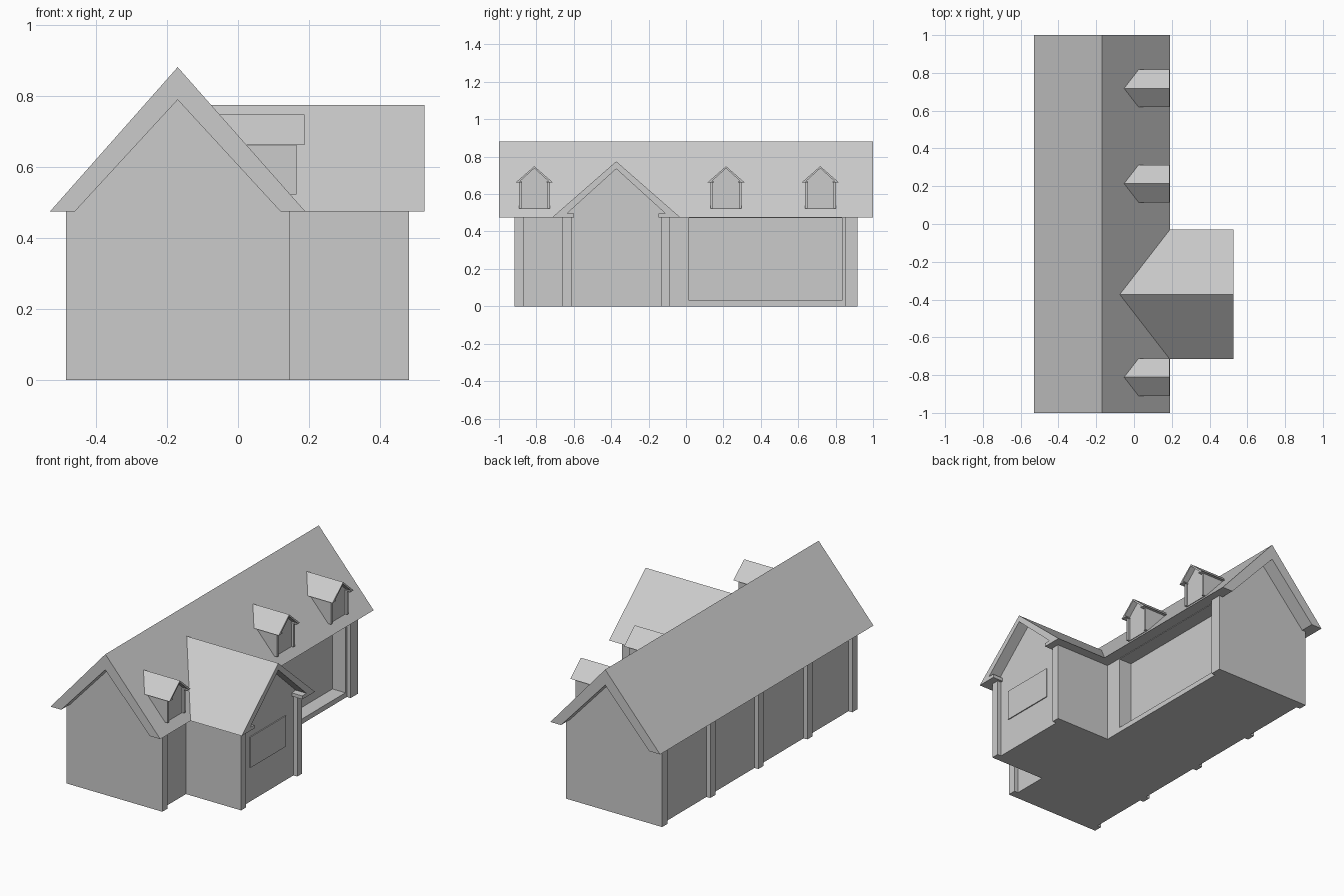
import bpy, bmesh

if "Cube" in bpy.data.objects:
    bpy.data.objects.remove(bpy.data.objects["Cube"])


def prism(name, profile, start, end, axis):
    """Extrude a closed (across, z) profile along x or y."""
    def place(a, z, t):
        return (t, a, z) if axis == 'x' else (a, t, z)
    bm = bmesh.new()
    n = len(profile)
    near = [bm.verts.new(place(a, z, start)) for a, z in profile]
    far = [bm.verts.new(place(a, z, end)) for a, z in profile]
    bm.faces.new(near)
    bm.faces.new(far)
    for i in range(n):
        j = (i + 1) % n
        bm.faces.new((near[i], near[j], far[j], far[i]))
    bmesh.ops.recalc_face_normals(bm, faces=bm.faces)
    mesh = bpy.data.meshes.new(name)
    bm.to_mesh(mesh)
    bm.free()
    ob = bpy.data.objects.new(name, mesh)
    bpy.context.collection.objects.link(ob)
    return ob


def box(name, x0, x1, y0, y1, z0, z1):
    return prism(name, [(y0, z0), (y1, z0), (y1, z1), (y0, z1)], x0, x1, 'x')


def mirrored(right, apex_out, apex_in, centre):
    """Gable roof profile: right-hand points run from the eave to the inner slope."""
    pts = [apex_out] + right + [apex_in] + [(-a, z) for a, z in reversed(right)]
    return [(centre + a, z) for a, z in pts]


def gable_unit(name, centre, s, eave, base, roof_x, wall_x, post_x):
    """Gabled bay: roof with cornice returns, walls and two corner posts."""
    roof = mirrored([(.343 * s, eave), (.225 * s, eave), (.225 * s, eave + .02 * s),
                     (.262 * s, eave + .022 * s)],
                    (0, eave + .3 * s), (0, eave + .26 * s), centre)
    prism(name + "_roof", roof, *roof_x, 'x')
    h = .286 * s
    prism(name + "_walls", [(centre - h, base), (centre + h, base),
                            (centre + h, eave + .005 * s), (centre, eave + .26 * s),
                            (centre - h, eave + .005 * s)], *wall_x, 'x')
    for label, y0, y1 in (("left", -h, -h + .046 * s), ("right", h - .046 * s, h)):
        box(f"{name}_{label}_post", wall_x[1], post_x, centre + y0, centre + y1, base, eave)


# Main house body
MID, EAVE = -.17, .475
body = prism("main_walls", [(-.46, 0), (.12, 0), (.12, EAVE), (MID, .79), (-.46, EAVE)],
             -.916, .916, 'y')

# Recessed porch opening on the right side
cutter = box("porch_cutter", .035, .3, .016, .835, .03, .472)
cutter.hide_render = True
mod = body.modifiers.new("porch", 'BOOLEAN')
mod.operation = 'DIFFERENCE'
mod.solver = 'EXACT'
mod.object = cutter
bpy.context.view_layer.objects.active = body
body.select_set(True)
bpy.ops.object.modifier_apply(modifier=mod.name)
bpy.data.objects.remove(cutter, do_unlink=True)

# Main roof
prism("main_roof", mirrored([(.36, EAVE), (.29, EAVE)], (0, .882), (0, .79), MID), -1, 1, 'y')

# Posts along the rear wall and at the entrance-side corners
for i, y in enumerate((-.891, -.47, -.01, .44, .891)):
    box(f"rear_post_{i + 1}", -.485, -.46, y - .025, y + .025, 0, EAVE)
box("corner_post_1", .12, .145, -.916, -.867, 0, EAVE)
box("corner_post_2", .12, .145, .849, .916, 0, EAVE)

# Projecting wing with window panel
gable_unit("wing", -.373, 1, EAVE, 0, (-.08, .526), (.115, .457), .482)
box("wing_window", .45, .463, -.543, -.211, .203, .385)

# Three roof dormers
for i, y in enumerate((-.811, .214, .718)):
    gable_unit(f"dormer_{i + 1}", y, .29, .662, .523, (-.055, .187), (.02, .152), .165)
